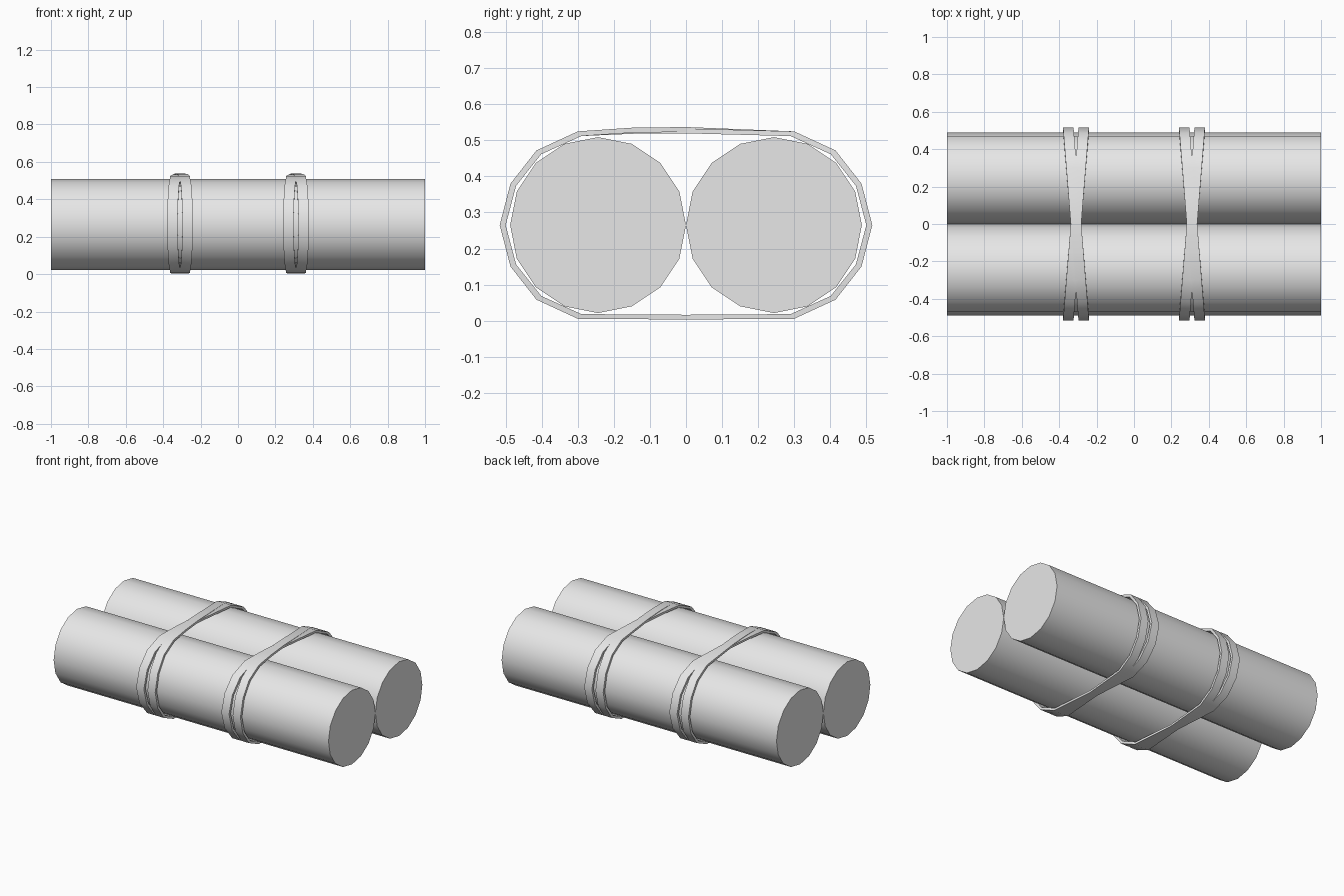
import bpy
import bmesh
import math

cube = bpy.data.objects.get("Cube")
if cube:
    bpy.data.objects.remove(cube, do_unlink=True)

GREY = (0.8, 0.8, 0.8, 1.0)
grey = bpy.data.materials.new("light_grey")
grey.use_nodes = True
grey.diffuse_color = GREY
grey.node_tree.nodes["Principled BSDF"].inputs["Base Color"].default_value = GREY

RADIUS = 0.244
MID_Z = 0.265


def finish(obj):
    obj.data.materials.append(grey)
    bpy.ops.object.select_all(action="DESELECT")
    obj.select_set(True)
    bpy.context.view_layer.objects.active = obj
    bpy.ops.object.shade_smooth_by_angle(angle=math.radians(32))


def log(name, y):
    """Sixteen-sided cylinder lying along x."""
    bpy.ops.mesh.primitive_cylinder_add(
        vertices=16, radius=RADIUS, depth=2,
        location=(0, y, MID_Z), rotation=(0, math.pi / 2, 0))
    obj = bpy.context.object
    obj.name = name
    finish(obj)


# Quarter outline of a strap around both cylinders: (y, height from the middle)
QUARTER = [(0.517, 0), (0.487, 0.115), (0.415, 0.207), (0.3, 0.26)]


def strap_profile(lift):
    upper = QUARTER + [(0, 0.26 + lift), (-0.15, 0.26 + lift * 0.85)]
    upper += [(-y, z) for y, z in reversed(QUARTER)]
    lower = [(-y, -z) for y, z in QUARTER[1:]] + [(0, -0.262)]
    lower += [(y, -z) for y, z in reversed(QUARTER[1:])]
    return upper + lower


def strap(name, x, slant, lift):
    """Flat closed band, skewed so that a pair crosses above and below."""
    half_width = 0.028
    profile = strap_profile(lift)
    bm = bmesh.new()
    rings = []
    # Corners of the band section: side, y scale, z scale
    for side, sy, sz in ((-1, 1, 1), (1, 1, 1), (1, 0.968, 0.95), (-1, 0.968, 0.95)):
        rings.append([bm.verts.new((x + slant * y + side * half_width,
                                    y * sy, MID_Z + z * sz)) for y, z in profile])
    n = len(profile)
    for a, b in zip(rings, rings[1:] + rings[:1]):
        for i in range(n):
            j = (i + 1) % n
            bm.faces.new((a[i], a[j], b[j], b[i]))
    bmesh.ops.recalc_face_normals(bm, faces=bm.faces)
    mesh = bpy.data.meshes.new(name)
    bm.to_mesh(mesh)
    bm.free()
    obj = bpy.data.objects.new(name, mesh)
    bpy.context.collection.objects.link(obj)
    finish(obj)


# Pair of cylinders side by side
log("front_cylinder", -RADIUS)
log("back_cylinder", RADIUS)

# Two crossed pairs of straps
for label, x in (("right", -0.31), ("left", 0.31)):
    strap(label + "_strap_under", x, 0.08, 0.008)
    strap(label + "_strap_over", x, -0.08, 0.012)
